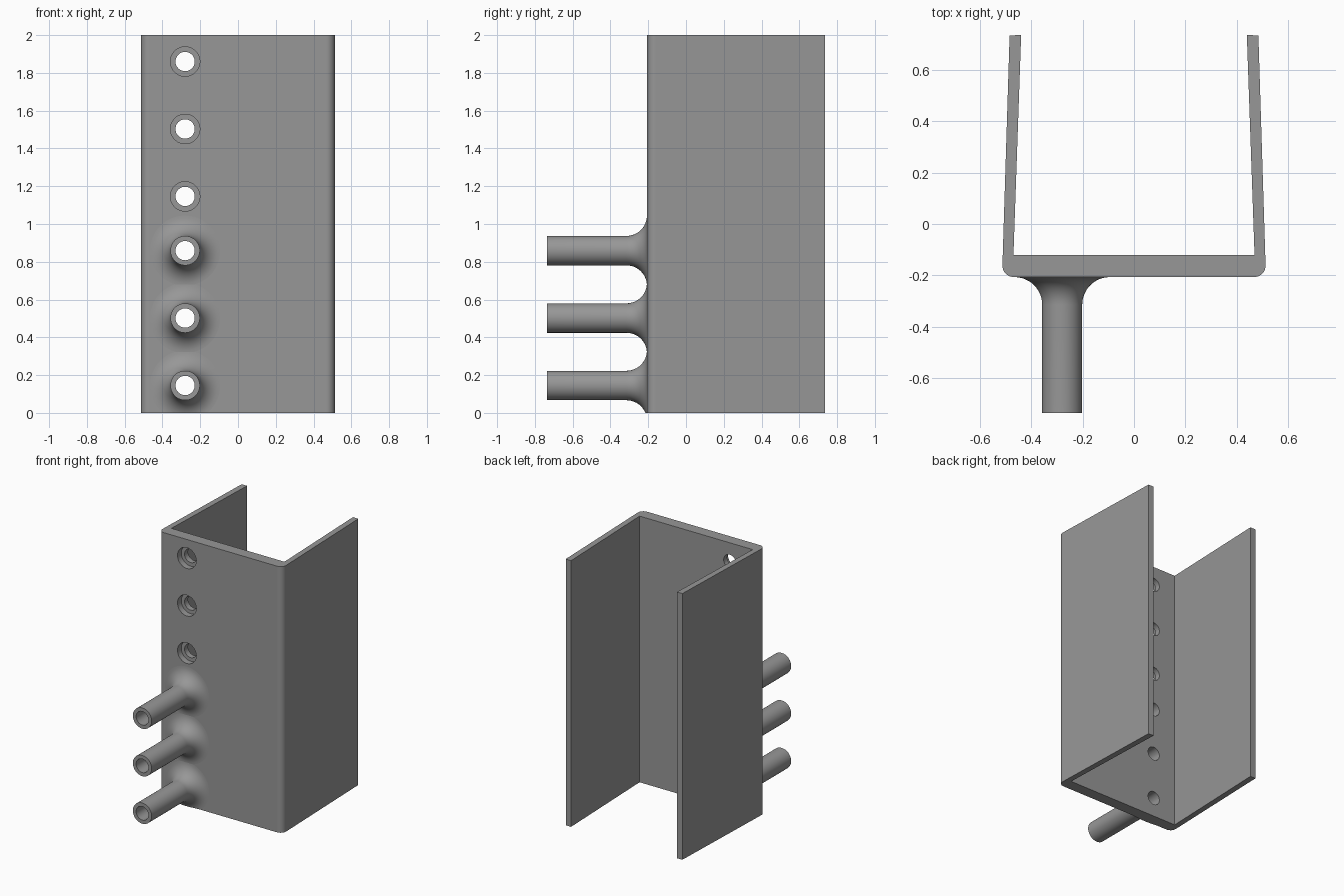
import bpy, bmesh, math
from mathutils import Vector, Matrix

if "Cube" in bpy.data.objects:
    bpy.data.objects.remove(bpy.data.objects["Cube"])

steel = bpy.data.materials.new("grey_steel")
steel.diffuse_color = (0.31, 0.31, 0.31, 1)
steel.use_nodes = True
steel.node_tree.nodes["Principled BSDF"].inputs["Base Color"].default_value = steel.diffuse_color

HOLE_X = -0.28
TUBE_Z = (0.145, 0.502, 0.859)
BORE_Z = (1.146, 1.503, 1.86)
FRONT, BACK, INNER = -0.207, 0.737, -0.12
R_IN, R_OUT, FILLET = 0.051, 0.078, 0.108


def finish(name, bm):
    """Turn a bmesh into a grey object."""
    bmesh.ops.recalc_face_normals(bm, faces=bm.faces)
    mesh = bpy.data.meshes.new(name)
    bm.to_mesh(mesh)
    bm.free()
    mesh.materials.append(steel)
    obj = bpy.data.objects.new(name, mesh)
    bpy.context.collection.objects.link(obj)
    return obj


def select_only(obj):
    bpy.ops.object.select_all(action='DESELECT')
    obj.select_set(True)
    bpy.context.view_layer.objects.active = obj


def lathe(profile, z, steps=48):
    """Revolve a closed (radius, y) profile around the y axis at one hole."""
    bm = bmesh.new()
    verts = [bm.verts.new((r, y, 0)) for r, y in profile]
    edges = [bm.edges.new((verts[i], verts[(i + 1) % len(verts)]))
             for i in range(len(verts))]
    bmesh.ops.spin(bm, geom=verts + edges, cent=(0, 0, 0), axis=(0, 1, 0),
                   angle=math.tau, steps=steps, use_duplicate=False)
    bmesh.ops.remove_doubles(bm, verts=bm.verts, dist=1e-5)
    bmesh.ops.translate(bm, verts=bm.verts, vec=(HOLE_X, 0, z))
    return bm


# U channel: rounded front corners, side walls leaning slightly inwards
half = [(0.44, BACK), (0.485, BACK - 0.002)]
for i in range(9):
    a = math.radians(1.9 - 91.9 * i / 8)
    half.append((0.468 + 0.045 * math.cos(a), FRONT + 0.045 + 0.045 * math.sin(a)))
outline = ([(0.47, INNER)] + half
           + [(-x, y) for x, y in reversed(half)] + [(-0.47, INNER)])
bm = bmesh.new()
face = bm.faces.new([bm.verts.new((x, y, 0)) for x, y in outline])
top = bmesh.ops.extrude_face_region(bm, geom=[face])["geom"]
bmesh.ops.translate(bm, vec=(0, 0, 2),
                    verts=[v for v in top if isinstance(v, bmesh.types.BMVert)])
channel = finish("channel", bm)

# Holes: plain behind the tubes, stepped in the upper half
plain = [(0, -0.3), (R_IN, -0.3), (R_IN, 0), (0, 0)]
stepped = [(0, -0.3), (R_OUT, -0.3), (R_OUT, -0.162), (R_IN, -0.162), (R_IN, 0), (0, 0)]
for z in TUBE_Z + BORE_Z:
    cutter = finish("hole_cutter", lathe(plain if z in TUBE_Z else stepped, z))
    cutter.hide_render = True
    mod = channel.modifiers.new("hole", 'BOOLEAN')
    mod.operation, mod.solver, mod.object = 'DIFFERENCE', 'EXACT', cutter
    select_only(channel)
    bpy.ops.object.modifier_apply(modifier=mod.name)
    bpy.data.objects.remove(cutter)
select_only(channel)
bpy.ops.object.shade_smooth_by_angle(angle=math.radians(30))
weighted = channel.modifiers.new("flat_walls", 'WEIGHTED_NORMAL')
weighted.keep_sharp = True

# Tubes flaring into the front plate
tube = [(R_IN, FRONT + 0.01), (R_IN, -0.737), (R_OUT, -0.737)]
for i in range(13):
    a = math.pi / 2 * i / 12
    tube.append((R_OUT + FILLET * (1 - math.cos(a)),
                 FRONT - FILLET * (1 - math.sin(a))))
tube.append((R_OUT + FILLET, FRONT + 0.01))
for n, z in enumerate(TUBE_Z):
    bm = lathe(tube, z)
    if z < R_OUT + FILLET:  # trim the lowest flare at the bottom edge
        cut = bmesh.ops.bisect_plane(bm, geom=bm.verts[:] + bm.edges[:] + bm.faces[:],
                                     plane_co=(0, 0, 0), plane_no=(0, 0, 1),
                                     clear_inner=True)["geom_cut"]
        bmesh.ops.edgenet_fill(bm, edges=[e for e in cut if isinstance(e, bmesh.types.BMEdge)])
    select_only(finish(f"tube_{n + 1}", bm))
    bpy.ops.object.shade_smooth_by_angle(angle=math.radians(30))
